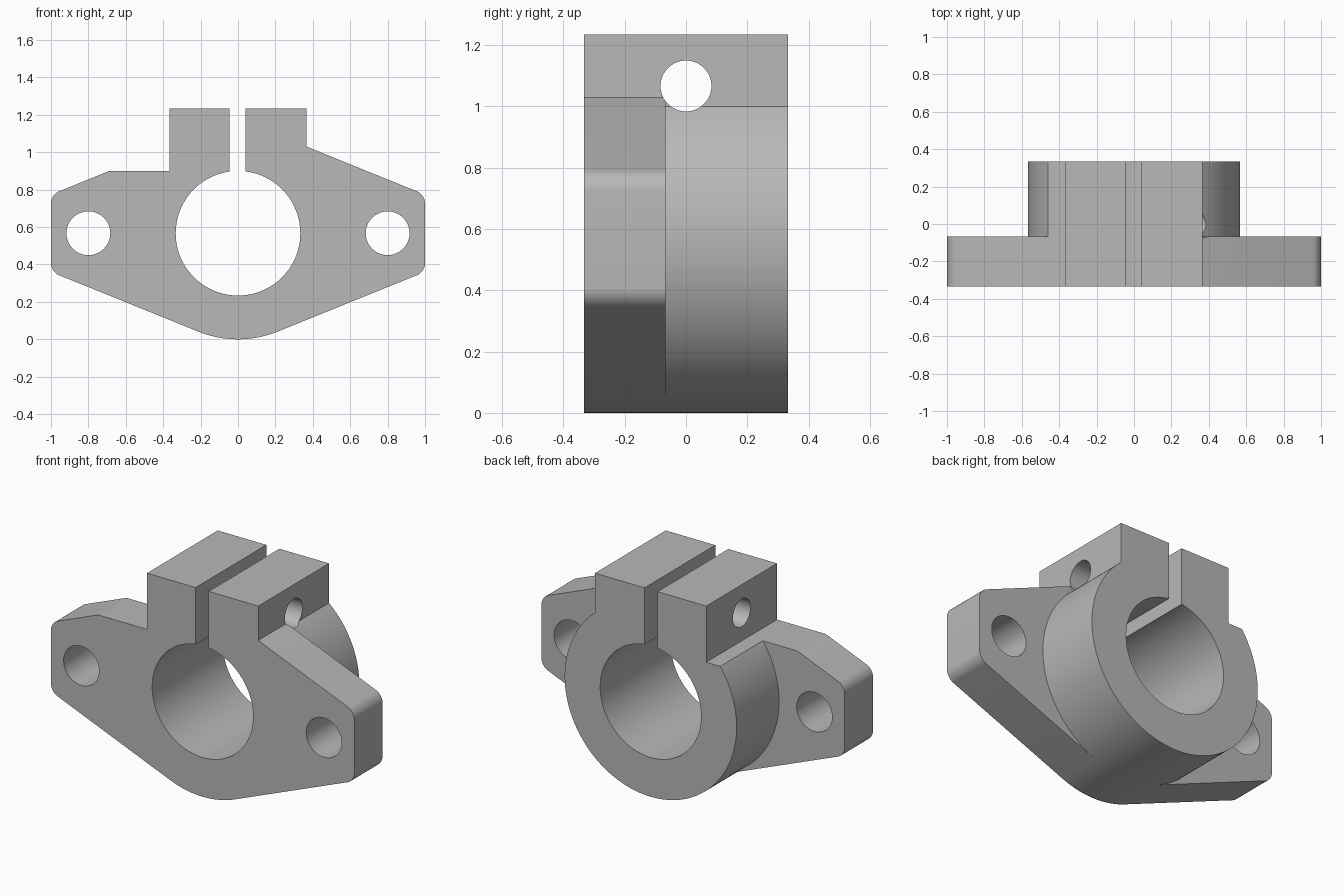
import bpy
import bmesh
from math import sin, cos, asin, acos, atan, degrees, radians

cube = bpy.data.objects.get("Cube")
if cube:
    bpy.data.objects.remove(cube, do_unlink=True)

# Main dimensions
AXIS = 0.567          # bore height, also the collar radius
BORE = 0.333
FRONT, STEP, BACK = -0.333, -0.067, 0.333
SHELF = AXIS + BORE   # flat shoulder on the right-hand side
JAW = 0.367           # half width of the clamp jaws
TOP = 1.235
SLOPE = 0.405

metal = bpy.data.materials.new("grey metal")
metal.use_nodes = True
metal.diffuse_color = (0.48, 0.48, 0.48, 1)
metal.node_tree.nodes["Principled BSDF"].inputs["Base Color"].default_value = metal.diffuse_color


def prism(name, outline, start, end, axis="y", round_corner=0):
    """Extrude an outline along y (points x, z) or along x (points y, z)."""
    bm = bmesh.new()
    if axis == "y":
        verts = [bm.verts.new((a, start, b)) for a, b in outline]
        shift = (0, end - start, 0)
    else:
        verts = [bm.verts.new((start, a, b)) for a, b in outline]
        shift = (end - start, 0, 0)
    face = bm.faces.new(verts)
    new = bmesh.ops.extrude_face_region(bm, geom=[face], use_keep_orig=True)["geom"]
    bmesh.ops.translate(bm, vec=shift, verts=[g for g in new if isinstance(g, bmesh.types.BMVert)])
    if round_corner:
        # Round the outer corner edges
        edges = [e for e in bm.edges
                 if all(abs(v.co.x) > 0.99 for v in e.verts)
                 and abs(e.verts[0].co.y - e.verts[1].co.y) > 0.1]
        bmesh.ops.bevel(bm, geom=edges, offset=round_corner, offset_type="OFFSET",
                        segments=8, profile=0.5, affect="EDGES")
    bmesh.ops.recalc_face_normals(bm, faces=bm.faces)
    mesh = bpy.data.meshes.new(name)
    bm.to_mesh(mesh)
    bm.free()
    mesh.materials.append(metal)
    obj = bpy.data.objects.new(name, mesh)
    bpy.context.collection.objects.link(obj)
    return obj


def arc(cx, cz, r, a, b, n):
    """Points from angle a up to, but not including, angle b."""
    angles = [radians(a + (b - a) * i / n) for i in range(n)]
    return [(cx + r * cos(t), cz + r * sin(t)) for t in angles]


def circle(cx, cz, r, n=64):
    return arc(cx, cz, r, 0, 360, n)


# Round collar and clamp jaws share one profile
tilt = degrees(atan(SLOPE))
left_end = 180 - degrees(asin(BORE / AXIS))
right_end = 360 + degrees(acos(JAW / AXIS))
stops = [left_end, 270 - tilt, 270 + tilt, right_end]
profile = []
for a, b, n in zip(stops, stops[1:], (44, 20, 50)):
    profile += arc(0, AXIS, AXIS, a, b, n)
profile += [(JAW, AXIS + AXIS * sin(radians(right_end))),
            (JAW, TOP), (-JAW, TOP), (-JAW, SHELF)]
body = prism("shaft_clamp", profile, FRONT, BACK)

# Mounting flange, its lower edges tangent to the collar
rise = AXIS / cos(radians(tilt))
wing = rise - SLOPE
tx = AXIS * sin(radians(tilt))
tz = AXIS - AXIS * cos(radians(tilt))
flange_outline = [
    (-tx, tz), (-1, AXIS - wing), (-1, AXIS + wing),
    (-(rise - BORE) / SLOPE, SHELF), (0.2, SHELF), (0.2, AXIS + rise - 0.2 * SLOPE),
    (1, AXIS + wing), (1, AXIS - wing), (tx, tz)]
flange = prism("flange", flange_outline, FRONT, STEP, round_corner=0.045)

# Cutters: bore, clamp slot, mounting holes, clamp screw hole
slot = [(-0.046, AXIS), (0.04, AXIS), (0.04, 1.5), (-0.046, 1.5)]
cutters = [prism("bore_cutter", circle(0, AXIS, BORE, 128), -1, 1),
           prism("slot_cutter", slot, -1, 1),
           prism("screw_hole_cutter", circle(0, 1.067, 0.083), -1.2, 1.2, axis="x")]
for side in (-1, 1):
    cutters.append(prism("mounting_hole_cutter", circle(0.8 * side, AXIS, 0.117), -1, 1))

helpers = [flange] + cutters
for helper in helpers:
    helper.hide_render = True
    mod = body.modifiers.new(helper.name, "BOOLEAN")
    mod.solver = "EXACT"
    mod.operation = "UNION" if helper is flange else "DIFFERENCE"
    mod.object = helper

# Apply the booleans and remove the helpers
bpy.context.view_layer.update()
graph = bpy.context.evaluated_depsgraph_get()
result = bpy.data.meshes.new_from_object(body.evaluated_get(graph))
body.modifiers.clear()
body.data = result
for helper in helpers:
    bpy.data.objects.remove(helper, do_unlink=True)

# Smooth curved walls, keep the machined edges sharp
bpy.ops.object.select_all(action="DESELECT")
body.select_set(True)
bpy.context.view_layer.objects.active = body
bpy.ops.object.shade_smooth_by_angle(angle=radians(20))
